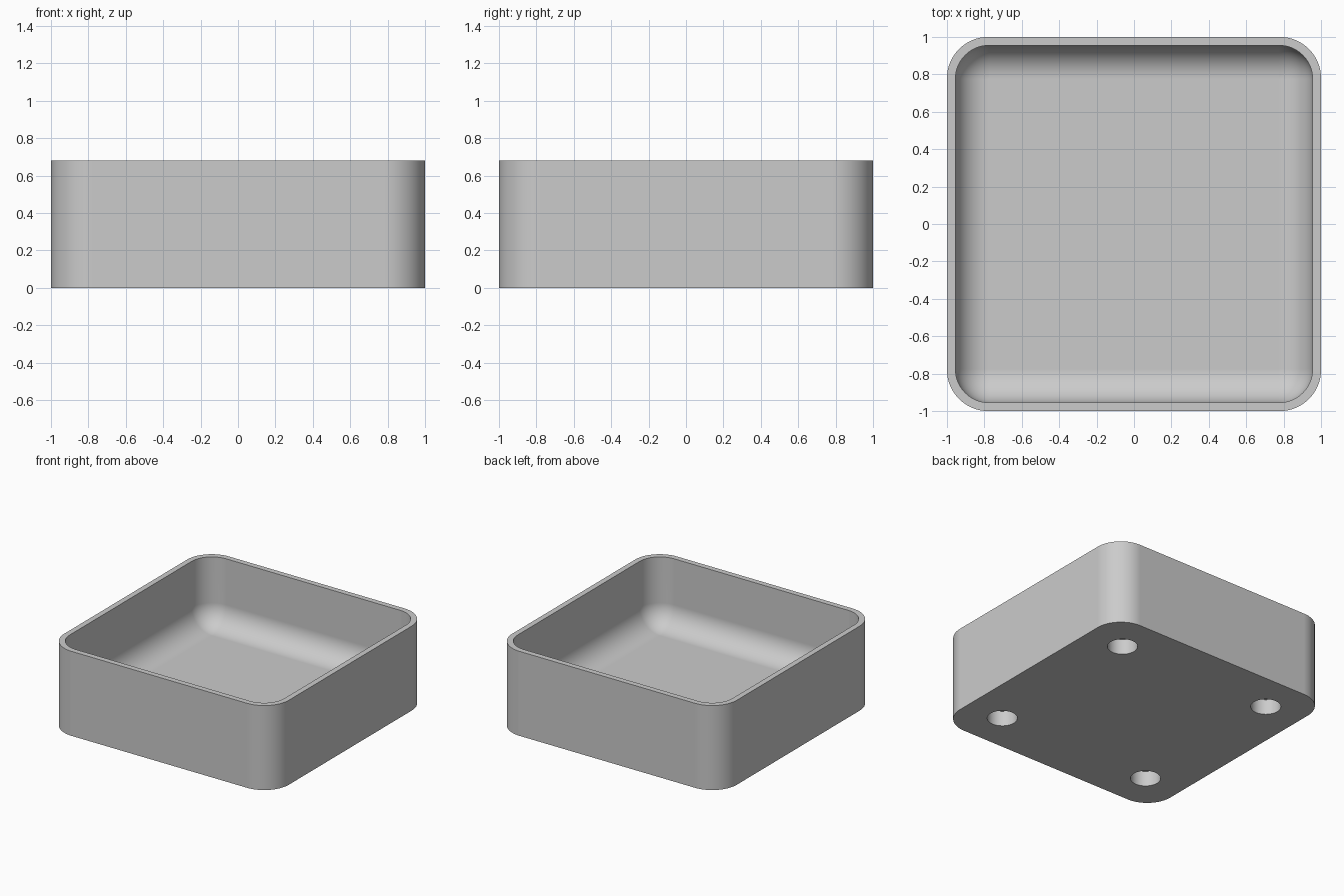
import bpy, bmesh
from math import sin, cos, pi, radians

default = bpy.data.objects.get("Cube")
if default:
    bpy.data.objects.remove(default, do_unlink=True)

HEIGHT, WALL, FLOOR = 0.68, 0.045, 0.13
OUTER_R, INNER_R = 0.22, 0.18
HOLE_POS, HOLE_R, HOLE_DEPTH = 0.682, 0.11, 0.122
SEG = 16

grey = bpy.data.materials.new("light grey")
grey.use_nodes = True
colour = (0.6, 0.6, 0.6, 1)
grey.diffuse_color = colour
grey.node_tree.nodes["Principled BSDF"].inputs["Base Color"].default_value = colour


def ring(bm, half, radius, z):
    """Rounded square loop of vertices, counter-clockwise from above."""
    c = half - radius
    verts = []
    for q, (sx, sy) in enumerate(((1, 1), (-1, 1), (-1, -1), (1, -1))):
        for i in range(SEG + 1):
            a = (q + i / SEG) * pi / 2
            verts.append(bm.verts.new((sx * c + radius * cos(a),
                                       sy * c + radius * sin(a), z)))
    return verts


# Tray shell: outside wall, rim, inside wall, rounded inner fillet, floor
bm = bmesh.new()
inner = 1 - WALL
rings = [ring(bm, 1, OUTER_R, 0), ring(bm, 1, OUTER_R, HEIGHT),
         ring(bm, inner, INNER_R, HEIGHT)]
for i in range(SEG + 1):
    a = i / SEG * pi / 2
    inset = INNER_R * (1 - cos(a))
    rings.append(ring(bm, inner - inset, INNER_R - inset,
                      FLOOR + INNER_R * (1 - sin(a))))
for low, high in zip(rings, rings[1:]):
    for i in range(len(low)):
        j = (i + 1) % len(low)
        bm.faces.new((low[i], low[j], high[j], high[i]))
bm.faces.new(rings[0][::-1])
bm.faces.new(rings[-1])
bmesh.ops.remove_doubles(bm, verts=bm.verts, dist=1e-5)
bmesh.ops.recalc_face_normals(bm, faces=bm.faces)
mesh = bpy.data.meshes.new("tray")
bm.to_mesh(mesh)
bm.free()
mesh.materials.append(grey)
tray = bpy.data.objects.new("tray", mesh)
bpy.context.collection.objects.link(tray)

# Four blind round holes in the underside
cutters = []
for sx in (-1, 1):
    for sy in (-1, 1):
        bpy.ops.mesh.primitive_cylinder_add(
            vertices=48, radius=HOLE_R, depth=2 * HOLE_DEPTH,
            location=(sx * HOLE_POS, sy * HOLE_POS, 0))
        cutter = bpy.context.object
        cutter.name = "hole_cutter"
        cutter.hide_render = True
        cutter.data.materials.append(grey)
        cutters.append(cutter)
bpy.ops.object.select_all(action='DESELECT')
tray.select_set(True)
bpy.context.view_layer.objects.active = tray
for cutter in cutters:
    cut = tray.modifiers.new("hole", 'BOOLEAN')
    cut.operation = 'DIFFERENCE'
    cut.solver = 'EXACT'
    cut.object = cutter
    bpy.ops.object.modifier_apply(modifier=cut.name)
for cutter in cutters:
    bpy.data.objects.remove(cutter, do_unlink=True)

# Smooth curves, crisp rim and hole edges
bpy.ops.object.shade_smooth_by_angle(angle=radians(35))
weighted = tray.modifiers.new("flat_walls", 'WEIGHTED_NORMAL')
weighted.keep_sharp = True
